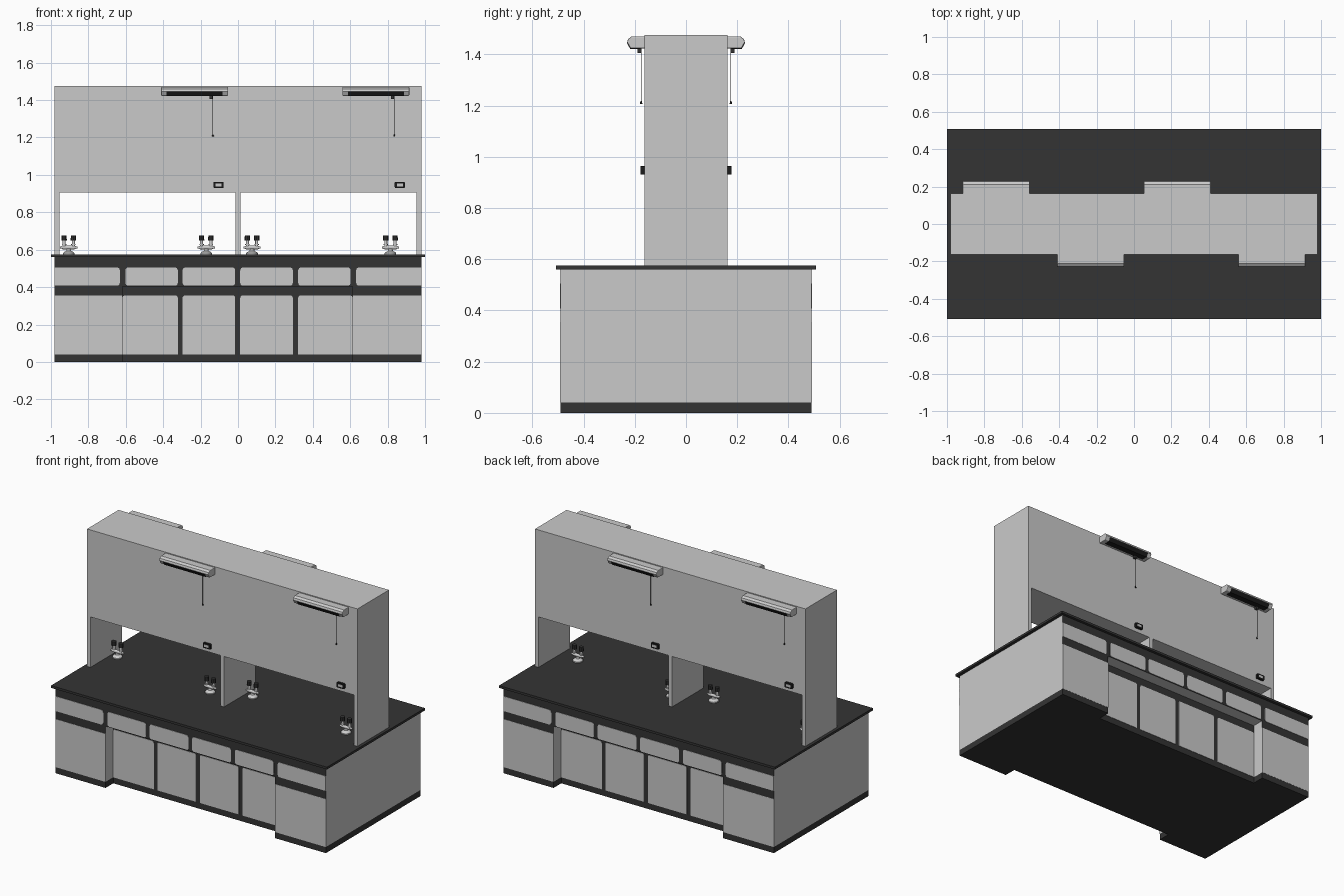
import bpy, bmesh, math
from mathutils import Matrix, Vector

if "Cube" in bpy.data.objects:
    bpy.data.objects.remove(bpy.data.objects["Cube"])


def material(name, v):
    m = bpy.data.materials.new(name)
    m.diffuse_color = (v, v, v, 1)
    m.use_nodes = True
    m.node_tree.nodes["Principled BSDF"].inputs["Base Color"].default_value = m.diffuse_color
    return m


GREY = material("panel_grey", 0.59)
DARK = material("worktop_charcoal", 0.034)
BLACK = material("fitting_black", 0.012)
METAL = material("tap_metal", 0.62)


def finish(name, bm, mat, turn=0.0, smooth=False):
    bmesh.ops.recalc_face_normals(bm, faces=bm.faces)
    me = bpy.data.meshes.new(name)
    bm.to_mesh(me)
    bm.free()
    me.materials.append(mat)
    ob = bpy.data.objects.new(name, me)
    bpy.context.collection.objects.link(ob)
    ob.rotation_euler.z = turn
    if smooth:
        bpy.ops.object.select_all(action='DESELECT')
        ob.select_set(True)
        bpy.context.view_layer.objects.active = ob
        bpy.ops.object.shade_smooth_by_angle(angle=math.radians(35))
    return ob


def prism(name, pts, axis, lo, hi, mat, turn=0.0):
    """Extrude a 2D outline along one axis (0=x, 1=y, 2=z)."""
    bm = bmesh.new()

    def place(p, d):
        c = list(p)
        c.insert(axis, d)
        return bm.verts.new(c)
    a = [place(p, lo) for p in pts]
    b = [place(p, hi) for p in pts]
    bm.faces.new(a)
    bm.faces.new(b)
    for i in range(len(pts)):
        j = (i + 1) % len(pts)
        bm.faces.new((a[i], a[j], b[j], b[i]))
    return finish(name, bm, mat, turn)


def box(name, x0, x1, y0, y1, z0, z1, mat, turn=0.0):
    return prism(name, [(x0, y0), (x1, y0), (x1, y1), (x0, y1)], 2, z0, z1, mat, turn)


def rounded(x0, x1, z0, z1, radii):
    """Rectangle outline; radii = bottom-left, bottom-right, top-right, top-left."""
    pts = []
    corners = [(x0, z0, 1, 1), (x1, z0, -1, 1), (x1, z1, -1, -1), (x0, z1, 1, -1)]
    for k, ((x, z, sx, sz), r) in enumerate(zip(corners, radii)):
        if r == 0:
            pts.append((x, z))
            continue
        for i in range(5):
            t = math.radians(180 + 90 * k + 22.5 * i)
            pts.append((x + sx * r + r * math.cos(t), z + sz * r + r * math.sin(t)))
    return pts


def rod(bm, p, q, r1, r2, sides=16):
    """Cylinder or cone between two points."""
    p, q = Vector(p), Vector(q)
    d = q - p
    m = Matrix.Translation((p + q) / 2) @ d.to_track_quat('Z', 'Y').to_matrix().to_4x4()
    bmesh.ops.create_cone(bm, cap_ends=True, segments=sides, radius1=r1, radius2=r2,
                          depth=d.length, matrix=m)


# Base cabinet: full-depth ends, middle set back on both long sides below the drawers
F, R, SOFFIT = 0.488, 0.408, 0.404
XL, XR = -0.617, 0.612
half = [(-0.98, -F), (XL, -F), (XL, -R), (XR, -R), (XR, -F), (0.98, -F)]
plan = half + [(0.98, F), (-XL, F), (-XL, R), (-XR, R), (-XR, F), (-0.98, F)]
kick = [(x, y * 1.004) for x, y in plan]
prism("toe_kick", kick, 2, 0, 0.04, DARK)
prism("cabinet_body", plan, 2, 0.04, SOFFIT, GREY)
box("drawer_body", -0.98, 0.98, -F, F, SOFFIT, 0.562, GREY)
box("worktop", -1, 1, -0.507, 0.507, 0.56, 0.575, DARK)

# Overhead service housing carried on three uprights
box("housing", -0.98, 0.98, -0.163, 0.163, 0.905, 1.475, GREY)
for name, x0, x1 in [("left", -0.98, -0.955), ("middle", -0.014, 0.014), ("right", 0.955, 0.98)]:
    box(name + "_upright", x0, x1, -0.163, 0.163, 0.57, 0.905, GREY)

drawers = [(-0.98, -0.632), (-0.602, -0.322), (-0.296, -0.015),
           (0.012, 0.293), (0.322, 0.602), (0.632, 0.98)]
inner_doors = [(XL, -0.322), (-0.296, -0.015), (0.012, 0.293), (0.322, XR)]
lamp_profile = [(-0.16, 1.47), (-0.212, 1.47), (-0.226, 1.46), (-0.23, 1.447),
                (-0.217, 1.423), (-0.16, 1.423)]
shade_profile = [(-0.178, 1.4215), (-0.218, 1.4215), (-0.231, 1.445), (-0.2, 1.45)]

for side, turn in [("front", 0.0), ("back", math.pi)]:
    # Dark carcass faces behind the drawers and doors
    box(side + "_drawer_surround", -0.98, 0.98, -F - 0.0015, -F, SOFFIT, 0.56, DARK, turn)
    box(side + "_door_surround", XL, XR, -R - 0.0015, -R, 0.04, SOFFIT, DARK, turn)
    for x0, x1 in [(-0.98, XL), (XR, 0.98)]:
        box(side + "_end_band", x0, x1, -F - 0.0015, -F, 0.355, SOFFIT, DARK, turn)
        box(side + "_end_door", x0, x1, -F - 0.003, -F, 0.04, 0.355, GREY, turn)
    # Drawer fronts, rounded except at the cabinet ends
    for i, (x0, x1) in enumerate(drawers):
        l, r = (0 if i == 0 else 0.015), (0 if i == 5 else 0.015)
        prism(side + "_drawer", rounded(x0, x1, 0.408, 0.505, (l, r, r, l)),
              1, -F - 0.004, -F, GREY, turn)
    # Set-back doors
    for x0, x1 in inner_doors:
        prism(side + "_inner_door", rounded(x0, x1, 0.04, 0.355, (0, 0, 0.012, 0.012)),
              1, -R - 0.004, -R, GREY, turn)

    for cx in (-0.232, 0.737):
        # Lamp with dark diffuser, switch and pull cord
        lamp = prism(side + "_lamp", lamp_profile, 0, cx - 0.179, cx + 0.179, GREY, turn)
        bev = lamp.modifiers.new("soft_edges", 'BEVEL')
        bev.width, bev.segments, bev.limit_method = 0.004, 2, 'ANGLE'
        bev.angle_limit = math.radians(50)
        prism(side + "_lamp_diffuser", shade_profile, 0, cx - 0.15, cx + 0.15, BLACK, turn)
        box(side + "_lamp_switch", cx + 0.08, cx + 0.096, -0.19, -0.174, 1.405, 1.424, DARK, turn)
        bm = bmesh.new()
        rod(bm, (cx + 0.098, -0.175, 1.21), (cx + 0.098, -0.175, 1.424), 0.0015, 0.0015, 6)
        rod(bm, (cx + 0.098, -0.175, 1.206), (cx + 0.098, -0.175, 1.217), 0.005, 0.003, 8)
        finish(side + "_pull_cord", bm, DARK, turn)
        # Power socket
        sx = cx + 0.128
        prism(side + "_socket_frame", rounded(sx - 0.027, sx + 0.027, 0.93, 0.963, [0.005] * 4),
              1, -0.177, -0.162, BLACK, turn)
        box(side + "_socket_plate", sx - 0.016, sx + 0.016, -0.1785, -0.17, 0.939, 0.954, GREY, turn)

# Twin gas taps standing under the housing
for tx, ty in [(-0.905, 0.045), (-0.17, -0.045), (0.075, 0.045), (0.815, -0.045)]:
    bm = bmesh.new()
    levels = [(0.575, 0.031), (0.582, 0.031), (0.588, 0.024), (0.594, 0.013), (0.605, 0.011)]
    for (z0, r0), (z1, r1) in zip(levels, levels[1:]):
        rod(bm, (tx, ty, z0), (tx, ty, z1), r0, r1, 20)
    rod(bm, (tx - 0.032, ty, 0.612), (tx + 0.032, ty, 0.612), 0.01, 0.01)
    for s in (-1, 1):
        kx = tx + s * 0.025
        rod(bm, (tx + s * 0.03, ty, 0.612), (tx + s * 0.046, ty, 0.612), 0.008, 0.005)
        rod(bm, (kx, ty, 0.612), (kx, ty, 0.652), 0.008, 0.008)
        rod(bm, (kx, ty, 0.624), (kx, ty, 0.63), 0.012, 0.012)
    finish("tap_body", bm, METAL, 0, True)
    bm = bmesh.new()
    for s in (-1, 1):
        rod(bm, (tx + s * 0.025, ty, 0.648), (tx + s * 0.025, ty, 0.675), 0.0155, 0.0145, 10)
    finish("tap_knobs", bm, DARK)
